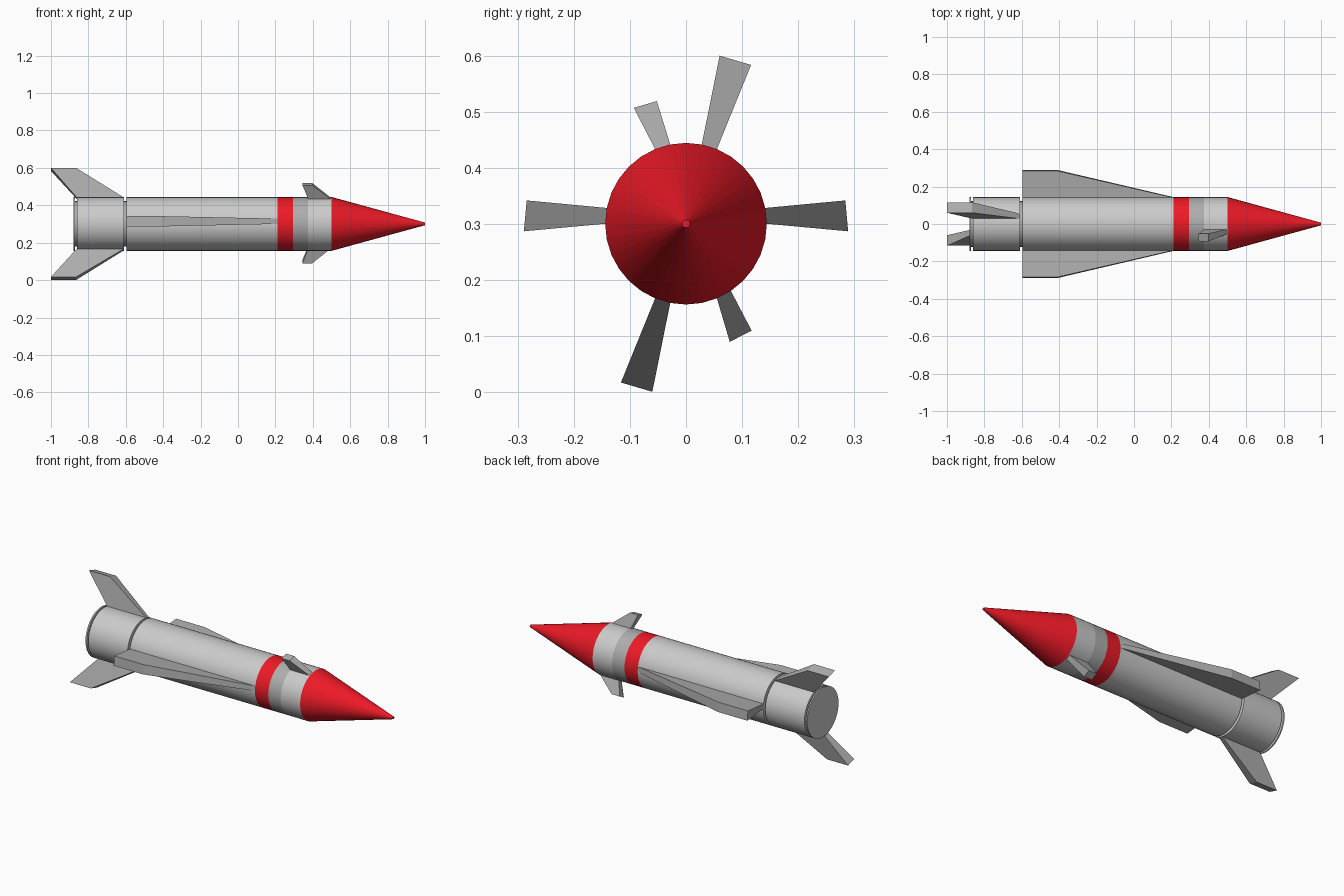
import bpy, bmesh, math

if "Cube" in bpy.data.objects:
    bpy.data.objects.remove(bpy.data.objects["Cube"])

SIDES = 32
R = 0.144          # hull radius
CZ = 0.3005        # height of the axis


def material(name, rgb):
    m = bpy.data.materials.new(name)
    m.diffuse_color = (*rgb, 1)
    m.use_nodes = True
    m.node_tree.nodes["Principled BSDF"].inputs["Base Color"].default_value = m.diffuse_color
    return m


red = material("red_paint", (0.85, 0.01, 0.02))
dark = material("dark_grey", (0.42, 0.42, 0.42))


def finish(bm, name, mat=None, smooth=False):
    me = bpy.data.meshes.new(name)
    bm.to_mesh(me)
    bm.free()
    ob = bpy.data.objects.new(name, me)
    bpy.context.collection.objects.link(ob)
    if mat:
        me.materials.append(mat)
    if smooth:
        bpy.ops.object.select_all(action='DESELECT')
        ob.select_set(True)
        bpy.context.view_layer.objects.active = ob
        bpy.ops.object.shade_smooth_by_angle(angle=math.radians(30))
    return ob


def lathe(name, profile, mat=None, cap_start=False, cap_end=False):
    """Revolve (x, radius) points around the long axis."""
    bm = bmesh.new()
    rings = []
    for x, r in profile:
        rings.append([bm.verts.new((x, r * math.cos(a), CZ + r * math.sin(a)))
                      for a in (math.tau * k / SIDES for k in range(SIDES))])
    for a, b in zip(rings, rings[1:]):
        for k in range(SIDES):
            n = (k + 1) % SIDES
            bm.faces.new((a[k], a[n], b[n], b[k]))
    if cap_start:
        bm.faces.new(rings[0][::-1])
    if cap_end:
        bm.faces.new(rings[-1])
    return finish(bm, name, mat, True)


def rim(step):
    """Hull corner, counted in sides from straight up towards +y."""
    a = math.tau * step / SIDES
    return R * math.sin(a), CZ + R * math.cos(a)


def fin(name, root, tip, root_x, tip_x):
    """Tapered fin from one hull side (two corners) to a wider tip."""
    bm = bmesh.new()
    loops = []
    for (p, q), (x0, x1) in ((root, root_x), (tip, tip_x)):
        loops.append([bm.verts.new(c) for c in
                      ((x0, *p), (x1, *p), (x1, *q), (x0, *q))])
    lo, hi = loops
    bm.faces.new(lo)
    bm.faces.new(hi)
    for k in range(4):
        n = (k + 1) % 4
        bm.faces.new((lo[k], lo[n], hi[n], hi[k]))
    bmesh.ops.recalc_face_normals(bm, faces=bm.faces)
    return finish(bm, name, dark)


# Hull sections, tail to nose
lathe("end_plate", [(-0.88, R), (-0.872, R), (-0.872, 0.122)], None, cap_start=True)
lathe("rear_groove", [(-0.872, 0.122), (-0.862, 0.122)], dark)
lathe("tail_section", [(-0.862, 0.122), (-0.862, R), (-0.61, R), (-0.61, 0.122)])
lathe("middle_groove", [(-0.61, 0.122), (-0.597, 0.122)], dark)
lathe("main_body", [(-0.597, 0.122), (-0.597, R), (0.21, R)])
lathe("red_band", [(0.21, R), (0.295, R)], red)
lathe("dark_band", [(0.295, R), (0.375, R)], dark)
lathe("front_body", [(0.375, R), (0.5, R)])
lathe("nose_cone", [(0.5, R), (1.0, 0.007)], red, cap_end=True)

# Side wings
for s, side in ((1, "right"), (-1, "left")):
    root = [(s * y, z) for y, z in (rim(7), rim(8))]
    fin(side + "_wing", root, [(s * 0.284, 0.342), (s * 0.289, 0.287)],
        (-0.597, 0.21), (-0.597, -0.41))

# Tail fins, upper and its opposite
for s, side in ((1, "upper"), (-1, "lower")):
    root = [(s * y, CZ + s * (z - CZ)) for y, z in (rim(1), rim(2))]
    tip = [(s * y, CZ + s * z) for y, z in ((0.060, 0.2995), (0.116, 0.283))]
    fin(side + "_tail_fin", root, tip, (-0.862, -0.61), (-1.0, -0.865))

# Small front fins
fin("upper_front_fin", (rim(-1), rim(-2)), ((-0.052, 0.519), (-0.093, 0.507)),
    (0.375, 0.495), (0.345, 0.397))
fin("lower_front_fin", (rim(13), rim(14)), ((0.117, 0.110), (0.078, 0.090)),
    (0.375, 0.495), (0.345, 0.397))
